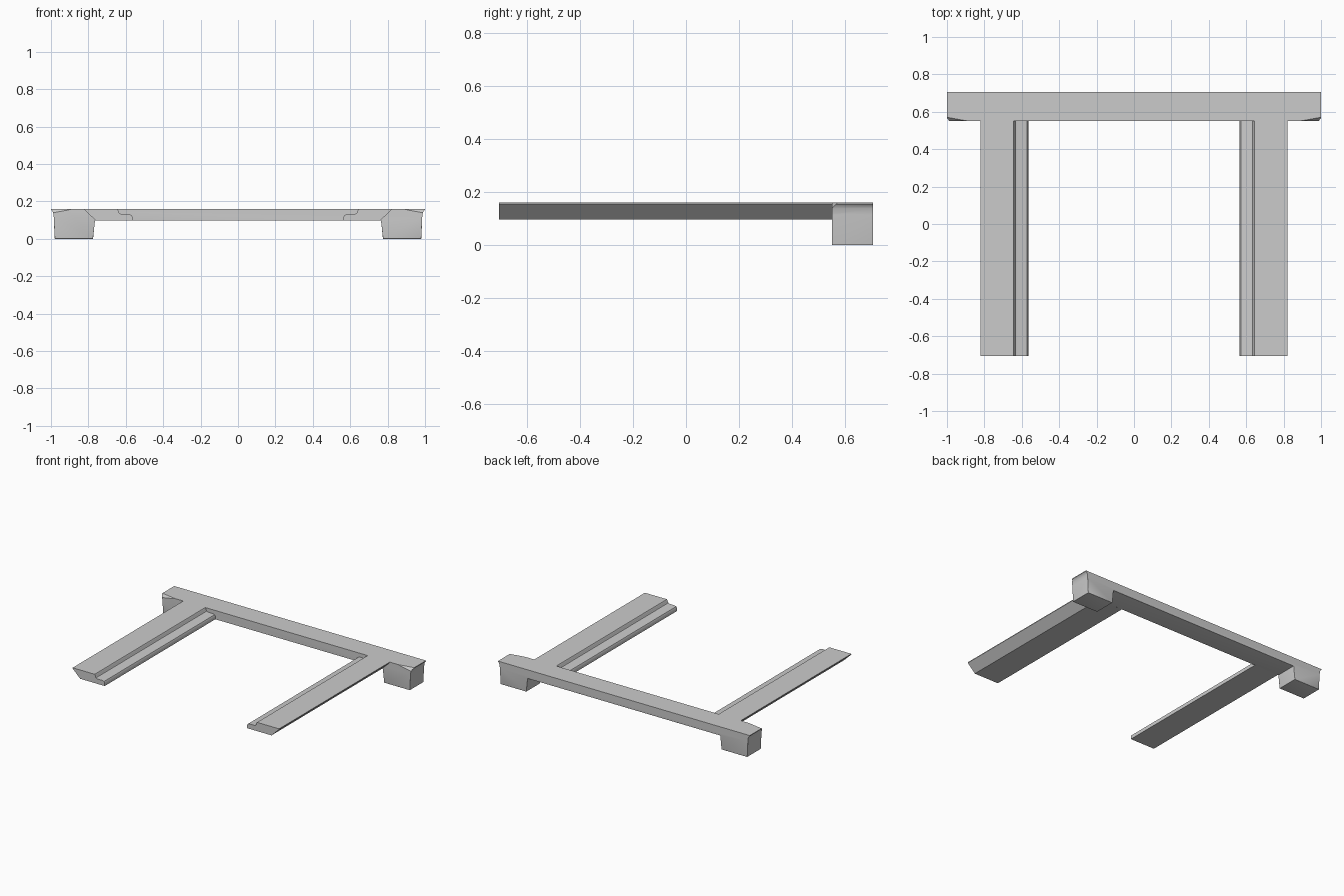
import bpy, bmesh, math

if "Cube" in bpy.data.objects:
    bpy.data.objects.remove(bpy.data.objects["Cube"])

grey = bpy.data.materials.new("plain grey")
grey.diffuse_color = (0.6, 0.6, 0.6, 1)
grey.use_nodes = True
grey.node_tree.nodes["Principled BSDF"].inputs["Base Color"].default_value = grey.diffuse_color


def prism(name, profile, y0, y1, cap_back=True):
    """Extrude an (x, z) outline from y0 to y1."""
    bm = bmesh.new()
    front = [bm.verts.new((x, y0, z)) for x, z in profile]
    back = [bm.verts.new((x, y1, z)) for x, z in profile]
    n = len(profile)
    for i in range(n):
        j = (i + 1) % n
        bm.faces.new((front[i], front[j], back[j], back[i]))
    bm.faces.new(front)
    if cap_back:
        bm.faces.new(back[::-1])
    bmesh.ops.recalc_face_normals(bm, faces=bm.faces)
    return finish(name, bm)


def finish(name, bm):
    mesh = bpy.data.meshes.new(name)
    bm.to_mesh(mesh)
    bm.free()
    mesh.materials.append(grey)
    ob = bpy.data.objects.new(name, mesh)
    bpy.context.collection.objects.link(ob)
    return ob


def activate(ob):
    bpy.ops.object.select_all(action='DESELECT')
    ob.select_set(True)
    bpy.context.view_layer.objects.active = ob


def bevel(ob, width, segments, rule):
    """Round the edges picked by rule(a, b)."""
    me = ob.data
    weight = me.attributes.new("bevel_weight_edge", 'FLOAT', 'EDGE')
    for e in me.edges:
        a, b = (me.vertices[i].co for i in e.vertices)
        weight.data[e.index].value = 1.0 if rule(a, b) else 0.0
    mod = ob.modifiers.new("round", 'BEVEL')
    mod.limit_method = 'WEIGHT'
    mod.width = width
    mod.segments = segments
    activate(ob)
    bpy.ops.object.modifier_apply(modifier=mod.name)


# Crossbar with a foot at each end and a flared lip on the outer sides
half = [(0.765, 0.097), (0.775, 0.0), (0.98, 0.0), (0.985, 0.115),
        (0.988, 0.138), (0.994, 0.150), (1.0, 0.155), (1.0, 0.16)]
outline = half + [(-x, z) for x, z in reversed(half)]
bar = prism("crossbar_with_feet", outline, 0.55, 0.705)


def bar_rule(a, b):
    if abs(a.y - b.y) > 0.1:                       # edges running front to back
        return a.z < 0.11
    if max(a.z, b.z) > 0.12:                       # top lip stays sharp
        return False
    return a.y > 0.6 or a.x * b.x > 0              # back edge and foot edges


bevel(bar, 0.022, 4, bar_rule)

# Tapered scoop on the front top edge of each foot
for s in (-1, 1):
    bm = bmesh.new()
    for p in [(0.87, 0.548, 0.161), (1.01, 0.573, 0.161), (1.01, 0.54, 0.125),
              (0.87, 0.54, 0.150), (0.87, 0.54, 0.18), (1.01, 0.54, 0.18),
              (1.01, 0.573, 0.18)]:
        bm.verts.new((s * p[0], p[1], p[2]))
    bmesh.ops.convex_hull(bm, input=bm.verts)
    bmesh.ops.recalc_face_normals(bm, faces=bm.faces)
    cutter = finish("scoop_cutter", bm)
    cutter.hide_render = True
    mod = bar.modifiers.new("scoop", 'BOOLEAN')
    mod.operation = 'DIFFERENCE'
    mod.solver = 'EXACT'
    mod.object = cutter
    activate(bar)
    bpy.ops.object.modifier_apply(modifier=mod.name)
    bpy.data.objects.remove(cutter)

# Arms: slanted outer side, lowered ledge with rounded step on the inner side
arm_profile = [(0.565, 0.097), (0.76, 0.097), (0.82, 0.155), (0.82, 0.16),
               (0.645, 0.16), (0.641, 0.155), (0.639, 0.145), (0.634, 0.137),
               (0.624, 0.133), (0.582, 0.132), (0.571, 0.128), (0.565, 0.118)]
arms = [prism(n, [(s * x, z) for x, z in arm_profile], -0.705, 0.55, False)
        for n, s in (("left_arm", -1), ("right_arm", 1))]

for ob in [bar] + arms:
    activate(ob)
    bpy.ops.object.shade_smooth_by_angle(angle=math.radians(35))
